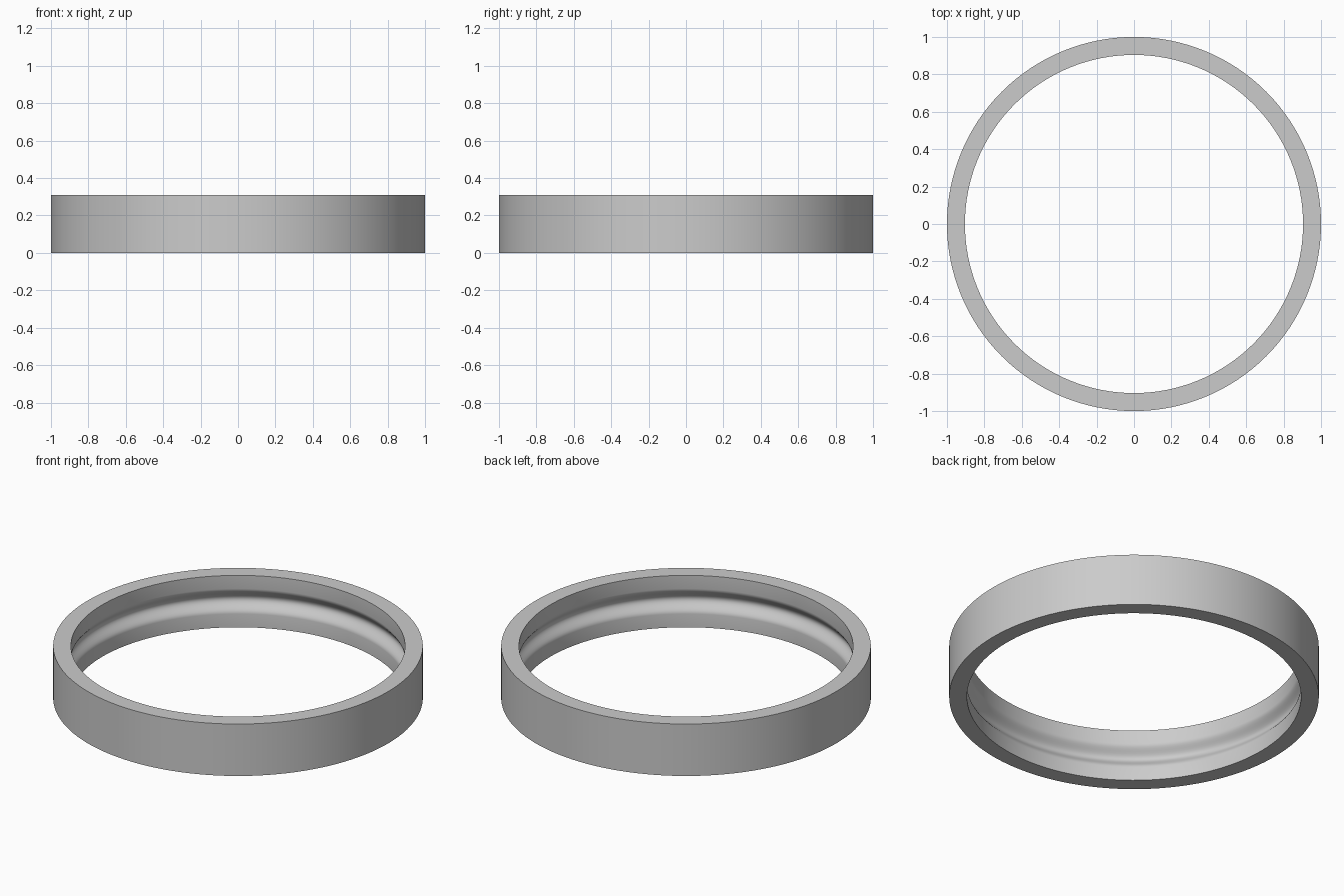
import bpy
import bmesh
from math import cos, pi, radians

cube = bpy.data.objects.get("Cube")
if cube:
    bpy.data.objects.remove(cube, do_unlink=True)

OUTER, INNER, HEIGHT = 1.0, 0.904, 0.31
GROOVE_DEPTH, GROOVE_HALF = 0.04, 0.075
GROOVE_STEPS, SEGMENTS = 16, 128

# Plain steel colour
steel = bpy.data.materials.new("steel_grey")
steel.use_nodes = True
colour = (0.6, 0.6, 0.6, 1.0)
steel.diffuse_color = colour
steel.node_tree.nodes["Principled BSDF"].inputs["Base Color"].default_value = colour

# Ring cross-section: square outside, softly rounded groove in the bore
profile = [(INNER, 0), (OUTER, 0), (OUTER, HEIGHT), (INNER, HEIGHT)]
for i in range(GROOVE_STEPS + 1):
    t = 1 - 2 * i / GROOVE_STEPS
    radius = INNER + GROOVE_DEPTH * (1 + cos(pi * t)) / 2
    profile.append((radius, HEIGHT / 2 + GROOVE_HALF * t))

# Revolve the cross-section around the z axis
bm = bmesh.new()
verts = [bm.verts.new((r, 0, z)) for r, z in profile]
edges = [bm.edges.new((v, verts[(i + 1) % len(verts)])) for i, v in enumerate(verts)]
bmesh.ops.spin(bm, geom=verts + edges, cent=(0, 0, 0), axis=(0, 0, 1),
               angle=2 * pi, steps=SEGMENTS, use_duplicate=False)
bmesh.ops.remove_doubles(bm, verts=bm.verts, dist=0.0001)
bmesh.ops.recalc_face_normals(bm, faces=bm.faces)
mesh = bpy.data.meshes.new("grooved_ring")
bm.to_mesh(mesh)
bm.free()
mesh.materials.append(steel)

ring = bpy.data.objects.new("grooved_ring", mesh)
bpy.context.collection.objects.link(ring)
bpy.ops.object.select_all(action="DESELECT")
ring.select_set(True)
bpy.context.view_layer.objects.active = ring
bpy.ops.object.shade_smooth_by_angle(angle=radians(30))
